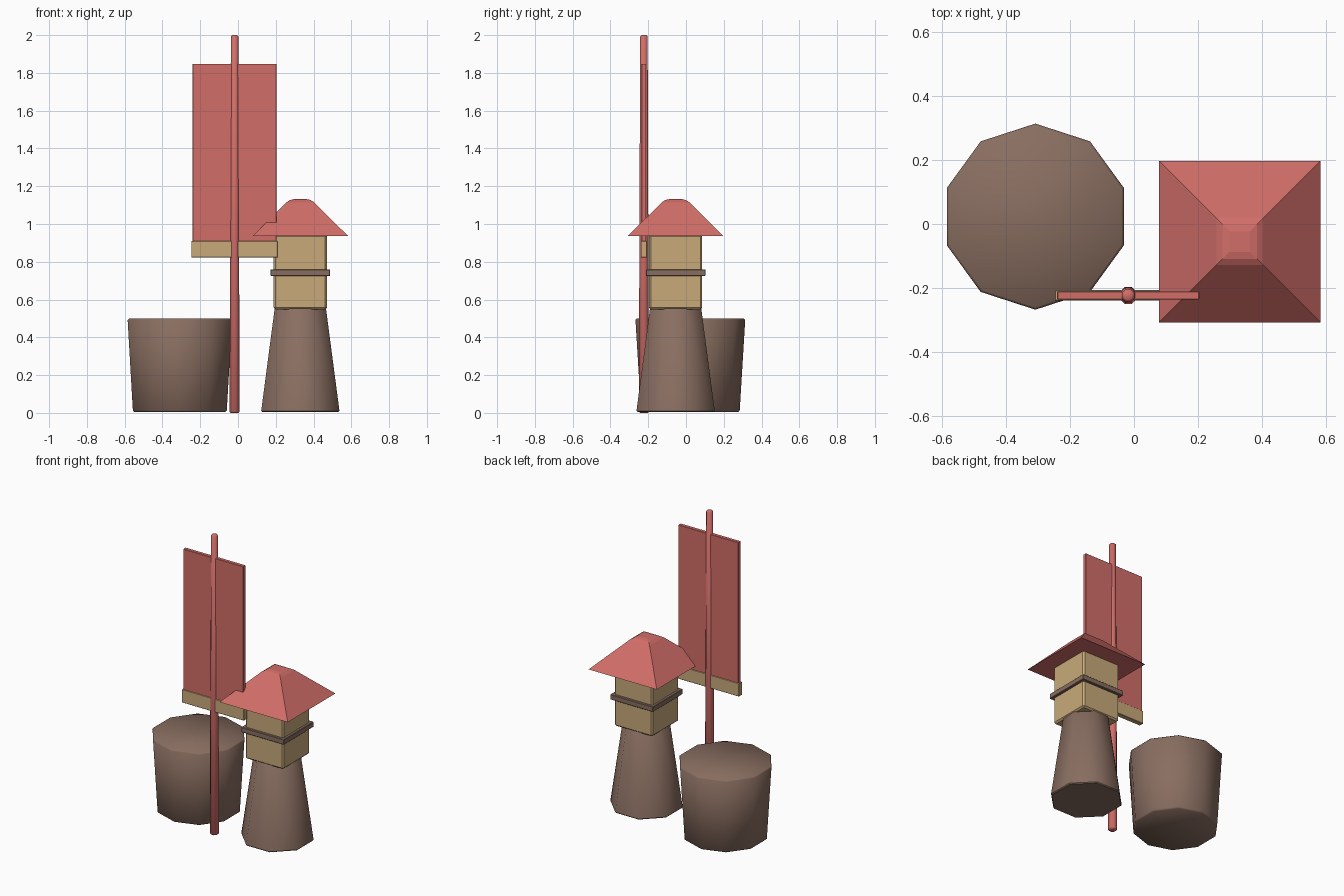
import bpy, bmesh, math
from math import radians

cube = bpy.data.objects.get("Cube")
if cube:
    bpy.data.objects.remove(cube, do_unlink=True)


def material(name, rgb):
    m = bpy.data.materials.new(name)
    m.use_nodes = True
    m.diffuse_color = (*rgb, 1)
    m.node_tree.nodes["Principled BSDF"].inputs["Base Color"].default_value = (*rgb, 1)
    return m


RED = material("faded red", (0.64, 0.155, 0.14))
BROWN = material("brown wood", (0.25, 0.155, 0.118))
TAN = material("tan wood", (0.58, 0.40, 0.195))


def finish(obj, name, mat, bevel, smooth_angle):
    """Name, colour, soften and shade the active part."""
    obj.name = obj.data.name = name
    obj.data.materials.append(mat)
    bpy.ops.object.transform_apply(location=False, rotation=True, scale=True)
    if bevel:
        mod = obj.modifiers.new("soft edges", "BEVEL")
        mod.width = bevel
        mod.segments = 1
        mod.limit_method = "ANGLE"
        mod.angle_limit = radians(50)
        bpy.ops.object.modifier_apply(modifier=mod.name)
    if smooth_angle:
        bpy.ops.object.shade_smooth_by_angle(angle=radians(smooth_angle))
    return obj


def box(name, centre, half, z0, z1, mat, bevel=0.0):
    bpy.ops.mesh.primitive_cube_add(size=2, location=(*centre, (z0 + z1) / 2))
    obj = bpy.context.object
    obj.scale = (*half, (z1 - z0) / 2)
    return finish(obj, name, mat, bevel, 0)


def taper(name, centre, sides, turn, r0, r1, z0, z1, mat, bevel, smooth_angle):
    bpy.ops.mesh.primitive_cone_add(vertices=sides, radius1=r0, radius2=r1, depth=z1 - z0,
                                    location=(*centre, (z0 + z1) / 2),
                                    rotation=(0, 0, radians(turn)))
    return finish(bpy.context.object, name, mat, bevel, smooth_angle)


TOWER = (0.33, -0.055)
POLE = (-0.018, -0.223)
BARREL = (-0.308, 0.023)

# Ten-sided tub, softly shaded all over
taper("tub", BARREL, 10, 0, 0.261, 0.291, 0.005, 0.5, BROWN, 0.008, 180)

# Lantern tower: tapered foot, box, band and hipped roof
taper("tower_foot", TOWER, 8, 22.5, 0.225, 0.146, 0.005, 0.56, BROWN, 0.006, 46)
box("tower_box", TOWER, (0.141, 0.141), 0.547, 0.945, TAN, 0.01)
box("tower_band", TOWER, (0.158, 0.158), 0.725, 0.76, BROWN, 0.003)

diagonal = math.sqrt(2)
roof = taper("tower_roof", TOWER, 4, 45, 0.252 * diagonal, 0.056 * diagonal,
             0.937, 1.132, RED, 0, 0)
bm = bmesh.new()
bm.from_mesh(roof.data)
rim = [e for e in bm.edges if all(v.co.z > 0 for v in e.verts)]
bmesh.ops.bevel(bm, geom=rim, offset=0.024, segments=2, affect="EDGES", profile=0.5)
bm.to_mesh(roof.data)
bm.free()

# Banner on its pole, with a tan weight along the lower hem
taper("banner_pole", POLE, 8, 22.5, 0.029, 0.0215, 0.0, 2.0, RED, 0.007, 50)
box("banner_cloth", (-0.018, POLE[1]), (0.222, 0.0125), 0.9, 1.848, RED, 0.002)
box("banner_hem", (-0.018, POLE[1]), (0.229, 0.0165), 0.822, 0.91, TAN, 0.002)
